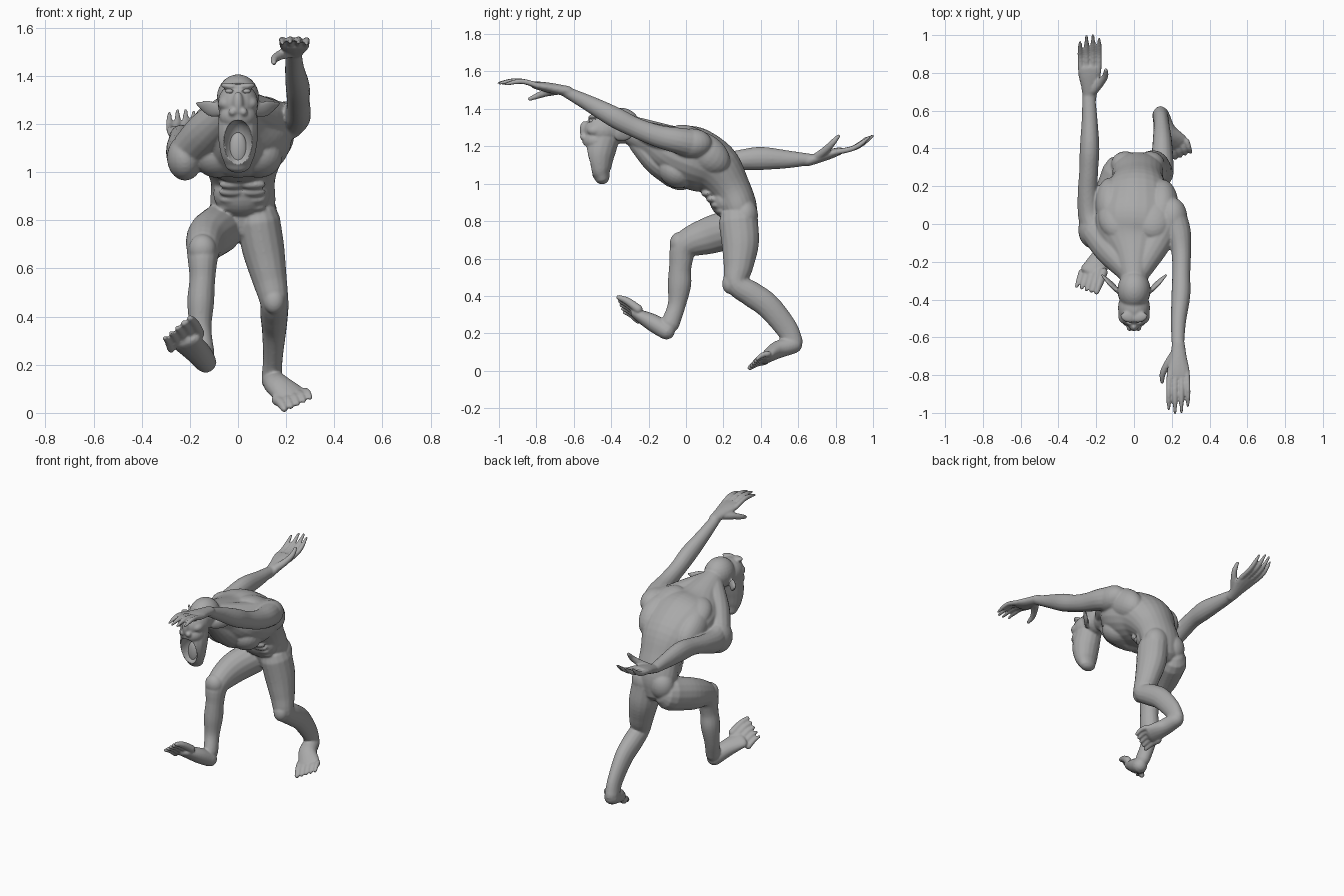
import bpy, bmesh, math
from mathutils import Vector, Matrix, Euler

default = bpy.data.objects.get("Cube")
if default:
    bpy.data.objects.remove(default, do_unlink=True)

skin = bpy.data.materials.new("grey skin")
skin.use_nodes = True
grey = (0.4, 0.4, 0.4, 1)
skin.diffuse_color = grey
skin.node_tree.nodes["Principled BSDF"].inputs["Base Color"].default_value = grey


def blob(bm, centre, radii, rotation=(0, 0, 0)):
    """Ellipsoid used as a muscle or bone mass."""
    matrix = Matrix.LocRotScale(Vector(centre), Euler(rotation), Vector(radii))
    bmesh.ops.create_uvsphere(bm, u_segments=24, v_segments=14, radius=1, matrix=matrix)


def spline(points, steps=5):
    """Smooth curve through (position, width, depth) rows."""
    rows = [Vector(p) for p in points]
    rows = [2 * rows[0] - rows[1]] + rows + [2 * rows[-1] - rows[-2]]
    out = []
    for a, b, c, d in zip(rows, rows[1:], rows[2:], rows[3:]):
        for k in range(steps):
            t = k / steps
            out.append(0.5 * (2 * b + (c - a) * t + (2 * a - 5 * b + 4 * c - d) * t * t
                              + (3 * b - a - 3 * c + d) * t ** 3))
    return out + [rows[-2]]


def loft(bm, points, sides=16):
    """Tapered limb with elliptical sections and rounded ends."""
    rows = spline(points)
    first, last = rows[0], rows[-1]
    start = (rows[1].xyz - first.xyz).normalized()
    end = (last.xyz - rows[-2].xyz).normalized()
    samples = [(r.xyz, r[3], r[4]) for r in rows]
    for angle in (30, 60, 85):
        reach, shrink = math.sin(math.radians(angle)), math.cos(math.radians(angle))
        samples.insert(0, (first.xyz - start * min(first[3:]) * reach,
                           first[3] * shrink, first[4] * shrink))
        samples.append((last.xyz + end * min(last[3:]) * reach,
                        last[3] * shrink, last[4] * shrink))
    rings = []
    for i, (centre, width, depth) in enumerate(samples):
        tangent = samples[min(i + 1, len(samples) - 1)][0] - samples[max(i - 1, 0)][0]
        tangent.normalize()
        side = Vector((1, 0, 0))
        side = (side - tangent * side.dot(tangent)).normalized()
        up = tangent.cross(side)
        rings.append([bm.verts.new(centre + side * width * math.cos(a) + up * depth * math.sin(a))
                      for a in (math.tau * k / sides for k in range(sides))])
    for low, high in zip(rings, rings[1:]):
        for k in range(sides):
            n = (k + 1) % sides
            bm.faces.new((low[k], low[n], high[n], high[k]))
    bm.faces.new(rings[0][::-1])
    bm.faces.new(rings[-1])


def hand(bm, wrist, thumb_side, forward, palm_side):
    """Palm, four fingers and a thumb in the frame of the wrist."""
    axes = [Vector(v).normalized() for v in (thumb_side, forward, palm_side)]

    def part(points):
        loft(bm, [(*(Vector(wrist) + axes[0] * x + axes[1] * y + axes[2] * z), a, b)
                  for x, y, z, a, b in points], 12)

    part([(0, -.03, 0, .034, .028), (0, .05, 0, .046, .028),
          (0, .11, 0, .06, .025), (0, .15, 0, .06, .02)])
    for i, length in enumerate((.182, .202, .197, .165)):
        x = .047 - .031 * i
        part([(x, .13, 0, .015, .016), (x * 1.08, .14 + length * .4, -.008, .0145, .0145),
              (x * 1.1, .14 + length * .7, .002, .0135, .0135),
              (x * 1.08, .14 + length, .024, .008, .008)])
    part([(.02, .03, .008, .026, .024), (.058, .08, .028, .021, .021),
          (.083, .125, .053, .017, .017), (.086, .165, .078, .011, .011)])


def foot(bm, heel, arch, ball, toe_step, spread):
    """Heel to ball of the foot, then five toes, big toe first."""
    heel, arch, ball, toe_step, spread = map(Vector, (heel, arch, ball, toe_step, spread))
    loft(bm, [(*heel, .046, .046), (*arch, .056, .047), (*ball, .068, .032)])
    for i in range(5):
        base = ball + spread * (i - 2)
        tip = base + toe_step * (1 - .07 * i)
        radius = .024 - .0018 * i
        middle = base.lerp(tip, .55) + Vector((0, 0, .008))
        loft(bm, [(*base, radius, radius), (*middle, radius * .85, radius * .85),
                  (*tip, radius * .6, radius * .6)], 12)


def make_object(name, bm):
    bmesh.ops.recalc_face_normals(bm, faces=bm.faces[:])
    mesh = bpy.data.meshes.new(name)
    bm.to_mesh(mesh)
    bm.free()
    mesh.materials.append(skin)
    mesh.shade_smooth()
    obj = bpy.data.objects.new(name, mesh)
    bpy.context.scene.collection.objects.link(obj)
    return obj


body = bmesh.new()

# Torso, bent forward from pelvis to neck
loft(body, [(.015, .29, .79, .115, .085), (.02, .28, .87, .135, .1), (.02, .235, .97, .135, .112),
            (.015, .15, 1.08, .18, .148), (.01, .03, 1.14, .215, .168), (0, -.08, 1.18, .19, .138),
            (0, -.18, 1.235, .115, .102), (0, -.29, 1.285, .074, .078)], 24)

# Trapezius, shoulders, lats, ribcage and breastbone
loft(body, [(.03, -.25, 1.28, .06, .06), (.11, -.1, 1.235, .085, .075), (.18, .03, 1.21, .08, .08)])
loft(body, [(-.03, -.25, 1.27, .06, .065), (-.12, -.14, 1.18, .085, .085), (-.19, -.05, 1.1, .085, .08)])
loft(body, [(0, -.25, 1.22, .06, .06), (0, -.16, 1.12, .1, .07), (0, -.06, 1.06, .13, .085)])
blob(body, (.205, .03, 1.215), (.078, .11, .08))
blob(body, (-.22, -.03, 1.06), (.075, .1, .095))
blob(body, (.15, .1, 1.165), (.085, .15, .1), (-.6, 0, 0))
blob(body, (-.125, .11, 1.13), (.08, .15, .1), (-.6, 0, 0))
blob(body, (0, .05, 1.08), (.165, .17, .118), (-.3, 0, 0))
blob(body, (.015, .2, .91), (.118, .075, .1), (.4, 0, 0))

for side in (-1, 1):
    # Chest, shoulder blades and buttocks
    blob(body, (side * .085, -.05, 1.065), (.1, .1, .085), (-.5, 0, 0))
    blob(body, (.01 + side * .09, .04, 1.21 + side * .012), (.11, .14, .075), (-.5, 0, 0))
    blob(body, (.02 + side * .065, .315, .83), (.078, .07, .09))
    # Abdominal ridges
    for row in range(4):
        blob(body, (.018 + side * .042, .192 - .026 * row, .855 + .031 * row), (.055, .032, .021))

# Arms: left reaches forward, right trails behind
loft(body, [(.2, .06, 1.21, .072, .08), (.235, -.04, 1.23, .066, .07),
            (.25, -.15, 1.255, .052, .06), (.25, -.27, 1.3, .048, .054),
            (.248, -.38, 1.355, .05, .056), (.235, -.52, 1.43, .04, .043),
            (.232, -.66, 1.5, .032, .027)])
loft(body, [(-.2, -.05, 1.08, .075, .085), (-.235, .05, 1.07, .062, .075),
            (-.245, .17, 1.1, .053, .057), (-.24, .28, 1.125, .05, .054),
            (-.235, .4, 1.135, .052, .062), (-.235, .55, 1.13, .042, .047),
            (-.24, .68, 1.13, .034, .028)])
hand(body, (.235, -.66, 1.5), (-1, 0, 0), (0, -.98, .18), (0, -.18, -1))
hand(body, (-.235, .68, 1.13), (1, 0, 0), (0, .95, .3), (0, -.3, 1))

# Legs: right lifted forward, left pushing off
loft(body, [(-.075, .27, .765, .095, .105), (-.128, .13, .725, .086, .1),
            (-.145, -.002, .67, .068, .076), (-.148, -.03, .56, .054, .06),
            (-.155, -.035, .46, .056, .063), (-.155, -.05, .35, .045, .048),
            (-.14, -.085, .25, .042, .05)])
loft(body, [(.085, .28, .8, .09, .105), (.105, .29, .68, .088, .1),
            (.13, .28, .56, .073, .08), (.15, .27, .465, .06, .062),
            (.15, .35, .41, .058, .068), (.15, .44, .345, .051, .067),
            (.145, .535, .23, .041, .06), (.14, .575, .15, .042, .052)])
blob(body, (-.148, -.035, .68), (.058, .052, .062))
blob(body, (.15, .235, .465), (.045, .042, .055))
foot(body, (-.135, -.105, .212), (-.17, -.175, .255), (-.22, -.255, .298),
     (-.036, -.105, .062), (-.029, 0, -.016))
foot(body, (.142, .575, .138), (.168, .49, .112), (.22, .43, .072),
     (.03, -.08, -.038), (.029, .004, .009))

# Head: skull, face and hanging jaw
blob(body, (0, -.35, 1.31), (.088, .105, .096))
blob(body, (0, -.445, 1.285), (.085, .105, .085))
blob(body, (0, -.48, 1.23), (.078, .075, .06))
blob(body, (0, -.54, 1.28), (.024, .028, .055), (.1, 0, 0))
loft(body, [(0, -.44, 1.25, .08, .085), (0, -.463, 1.16, .084, .083),
            (0, -.46, 1.08, .073, .062), (0, -.45, 1.038, .058, .042)])
for side in (-1, 1):
    blob(body, (side * .022, -.548, 1.25), (.018, .02, .018))
    blob(body, (side * .032, -.495, 1.357), (.042, .026, .014), (0, side * -.1, side * .3))
    blob(body, (side * .05, -.485, 1.285), (.034, .045, .032))
    # Pointed ear
    loft(body, [(side * .07, -.37, 1.255, .012, .026), (side * .12, -.32, 1.265, .013, .034),
                (side * .17, -.27, 1.285, .006, .01)])
body_obj = make_object("body", body)

# Cutter for the open mouth and eye sockets
cut = bmesh.new()
blob(cut, (0, -.535, 1.118), (.06, .085, .102), (-.25, 0, 0))
for side in (-1, 1):
    blob(cut, (side * .035, -.535, 1.336), (.022, .03, .011))
cutter = make_object("mouth_cutter", cut)
cutter.hide_render = True

# Fuse the masses into one skin, carve it and soften it
fuse = body_obj.modifiers.new("fuse", 'REMESH')
fuse.mode, fuse.voxel_size = 'VOXEL', .006
carve = body_obj.modifiers.new("carve", 'BOOLEAN')
carve.operation, carve.solver, carve.object = 'DIFFERENCE', 'EXACT', cutter
soften = body_obj.modifiers.new("soften", 'SMOOTH')
soften.factor, soften.iterations = .5, 6
bpy.context.view_layer.update()
graph = bpy.context.evaluated_depsgraph_get()
fused = bpy.data.meshes.new_from_object(body_obj.evaluated_get(graph))
body_obj.modifiers.clear()
body_obj.data = fused
fused.shade_smooth()
bpy.data.objects.remove(cutter, do_unlink=True)

# Tongue and eyes
for name, centre, radii in (("tongue", (0, -.462, 1.095), (.038, .024, .07)),
                            ("left_eye", (.035, -.505, 1.336), (.017, .015, .012)),
                            ("right_eye", (-.035, -.505, 1.336), (.017, .015, .012))):
    bm = bmesh.new()
    blob(bm, centre, radii)
    make_object(name, bm)
